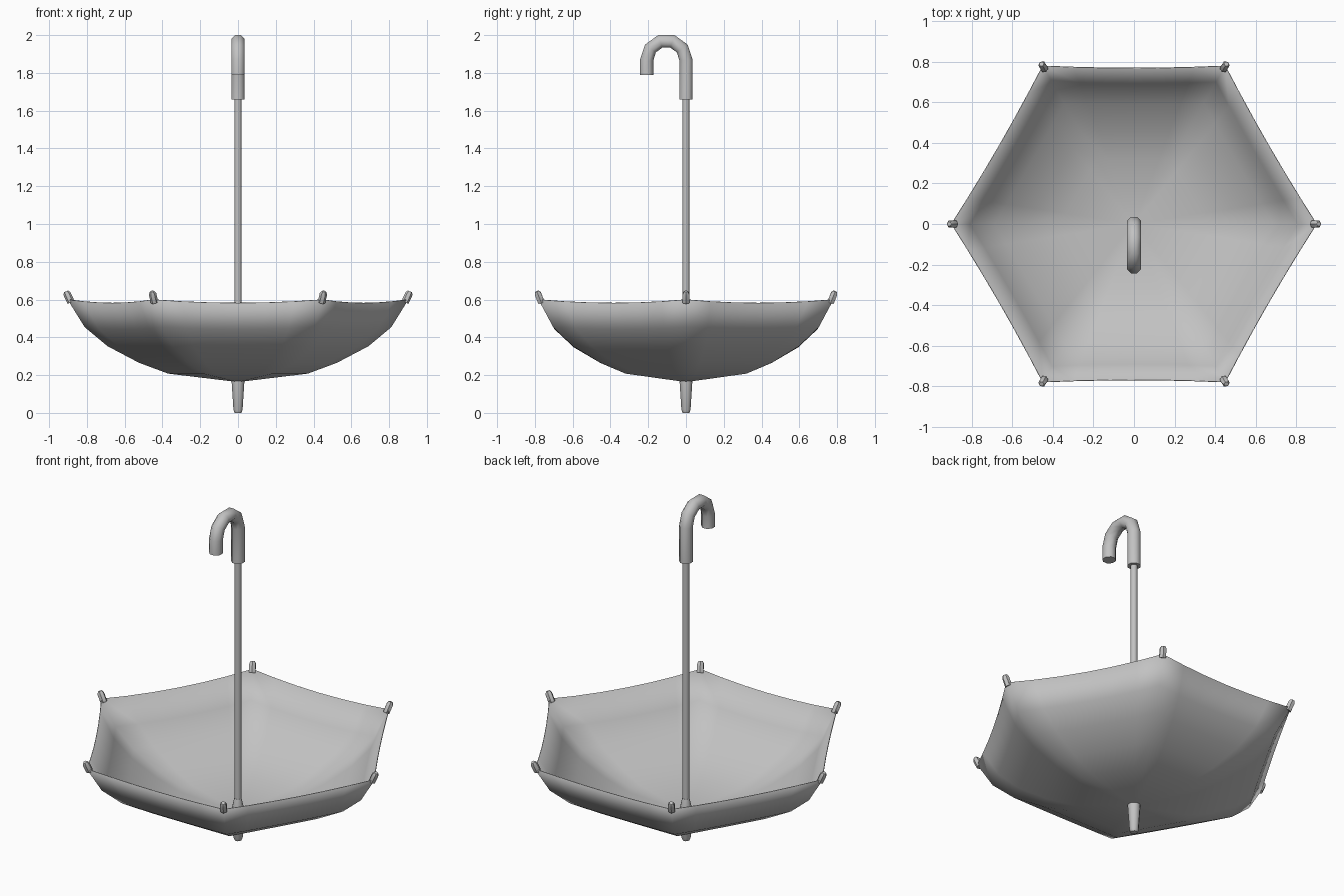
import bpy, bmesh, math
from mathutils import Vector

if "Cube" in bpy.data.objects:
    bpy.data.objects.remove(bpy.data.objects["Cube"])

grey = bpy.data.materials.new("plain grey")
grey.diffuse_color = (0.54, 0.54, 0.54, 1)
grey.use_nodes = True
grey.node_tree.nodes["Principled BSDF"].inputs["Base Color"].default_value = grey.diffuse_color


def finish(bm, name, angle=50):
    bmesh.ops.recalc_face_normals(bm, faces=bm.faces)
    me = bpy.data.meshes.new(name)
    bm.to_mesh(me)
    bm.free()
    ob = bpy.data.objects.new(name, me)
    bpy.context.collection.objects.link(ob)
    me.materials.append(grey)
    bpy.ops.object.select_all(action='DESELECT')
    ob.select_set(True)
    bpy.context.view_layer.objects.active = ob
    bpy.ops.object.shade_smooth_by_angle(angle=math.radians(angle))
    return ob


def tube(name, path, radii, sides, side_axis=(1, 0, 0), angle=50):
    """Capped tube along a planar path; side_axis is normal to its plane."""
    bm = bmesh.new()
    path = [Vector(p) for p in path]
    u = Vector(side_axis)
    rings = []
    for i, (p, r) in enumerate(zip(path, radii)):
        a, b = path[max(i - 1, 0)], path[min(i + 1, len(path) - 1)]
        v = (b - a).normalized().cross(u)
        ring = []
        for k in range(sides):
            t = math.tau * (k + 0.5) / sides
            ring.append(bm.verts.new(p + r * (math.cos(t) * u + math.sin(t) * v)))
        rings.append(ring)
    for a, b in zip(rings, rings[1:]):
        for k in range(sides):
            n = (k + 1) % sides
            bm.faces.new((a[k], a[n], b[n], b[k]))
    bm.faces.new(rings[0])
    bm.faces.new(rings[-1])
    return finish(bm, name, angle)


# Canopy: six panels between curved ribs, hems sagging slightly inwards
RIB = [(0.37, 0.21), (0.525, 0.268), (0.69, 0.355), (0.81, 0.455), (0.90, 0.60)]
STEPS = 6
bm = bmesh.new()
apex = bm.verts.new((0, 0, 0.165))
rings = []
for r, z in RIB:
    ring = []
    for s in range(6):
        a0, a1 = math.radians(60 * s), math.radians(60 * s + 60)
        c0 = Vector((math.cos(a0), math.sin(a0), 0)) * r
        c1 = Vector((math.cos(a1), math.sin(a1), 0)) * r
        for k in range(STEPS):
            t = k / STEPS
            sag = 4 * t * (1 - t) * (r / 0.9) ** 2
            p = c0.lerp(c1, t) * (1 - 0.014 * sag)
            p.z = z - 0.018 * sag * max(0, (r - 0.37) / 0.53)
            ring.append(bm.verts.new(p))
    rings.append(ring)
count = 6 * STEPS
for k in range(count):
    n = (k + 1) % count
    bm.faces.new((apex, rings[0][k], rings[0][n]))
    for a, b in zip(rings, rings[1:]):
        bm.faces.new((a[k], b[k], b[n], a[n]))
canopy = finish(bm, "canopy", 65)
cloth = canopy.modifiers.new("cloth thickness", 'SOLIDIFY')
cloth.thickness = 0.004
cloth.offset = 0

# Shaft with a flared collar where it meets the cloth
tube("shaft", [(0, 0, 0.17), (0, 0, 1.67)], [0.0195] * 2, 8)
tube("collar", [(0, 0, 0.16), (0, 0, 0.19), (0, 0, 0.25)],
     [0.036, 0.034, 0.02], 8)

# Tapered ferrule below the canopy
tube("ferrule", [(0, 0, 0), (0, 0, 0.015), (0, 0, 0.172)],
     [0.019, 0.026, 0.037], 8)

# Hooked handle bending towards the front
hook = [(0, 0, 1.66)]
for i in range(6):
    a = math.radians(36 * i)
    hook.append((0, -0.104 + 0.104 * math.cos(a), 1.868 + 0.104 * math.sin(a)))
hook += [(0, -0.208, 1.79)]
tube("handle", hook, [0.038] * len(hook), 8)

# Small rib tips at the six corners
for s in range(6):
    a = math.radians(60 * s)
    out = Vector((math.cos(a), math.sin(a), 0))
    base = out * 0.884 + Vector((0, 0, 0.585))
    d = (out * 0.42 + Vector((0, 0, 0.9))).normalized()
    tube(f"rib_tip_{s + 1}", [base, base + d * 0.05, base + d * 0.064],
         [0.02, 0.02, 0.012], 6, (-math.sin(a), math.cos(a), 0))
